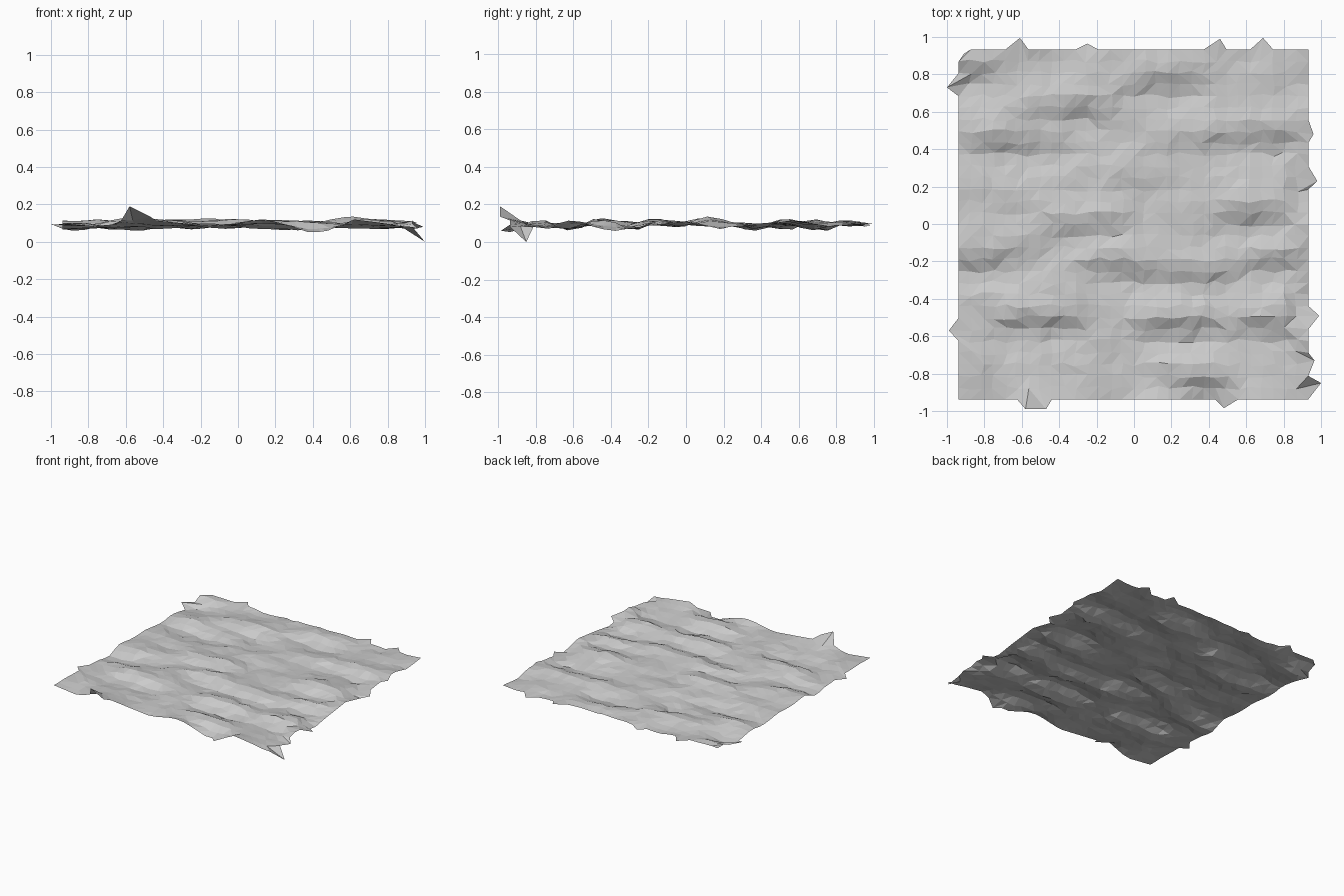
import bpy, bmesh, math, random
from mathutils import Vector, noise

if "Cube" in bpy.data.objects:
    bpy.data.objects.remove(bpy.data.objects["Cube"])

random.seed(4)
N = 31
LO, HI = -0.937, 0.932
STEP = (HI - LO) / (N - 1)

# Wave fronts: centre x, centre y, half length (ground rises towards +y there)
FRONTS = [(-0.52, -0.53, 0.26), (0.25, -0.84, 0.24), (0.25, -0.55, 0.22),
          (0.70, -0.55, 0.22), (-0.80, -0.20, 0.24), (0.25, -0.27, 0.33),
          (-0.25, -0.01, 0.20), (0.65, 0.03, 0.18), (-0.62, 0.43, 0.34),
          (0.65, 0.47, 0.26), (-0.38, 0.60, 0.24), (0.16, 0.75, 0.22),
          (-0.85, 0.82, 0.16), (0.75, -0.20, 0.18), (-0.15, -0.22, 0.16)]

# Edge profiles: (position, height)
FRONT_EDGE = [(-0.94, 0.10), (-0.72, 0.075), (-0.58, 0.13), (-0.40, 0.11), (-0.1, 0.08),
              (0.1, 0.12), (0.2, 0.11), (0.38, 0.05), (0.48, 0.055), (0.62, 0.12), (0.94, 0.08)]
RIGHT_EDGE = [(-0.94, 0.08), (-0.75, 0.08), (-0.6, 0.12), (-0.4, 0.055), (-0.25, 0.08),
              (0, 0.11), (0.2, 0.065), (0.35, 0.095), (0.6, 0.115), (0.75, 0.08), (0.94, 0.10)]

# Ragged points pulled out of the border: x, y, z
TIPS = [(-0.61, 0.995, 0.10), (-0.25, 0.965, 0.08), (0.46, 0.99, 0.10), (0.69, 0.995, 0.09),
        (-0.58, -0.99, 0.19), (-0.47, -0.99, 0.135), (0.48, -0.985, 0.06),
        (-1.0, 0.73, 0.095), (-0.99, -0.57, 0.09), (0.96, 0.48, 0.10), (0.98, 0.23, 0.08),
        (0.99, -0.49, 0.08), (1.0, -0.85, 0.0), (0.965, -0.73, 0.07), (-0.91, 0.91, 0.09)]


def sample(profile, t):
    for (a, za), (b, zb) in zip(profile, profile[1:]):
        if t <= b:
            return za + (zb - za) * max(0, (t - a) / (b - a))
    return profile[-1][1]


def height(x, y):
    z = 0.093
    for cx, cy, w in FRONTS:
        d = (y - cy) / 0.11
        z += 0.055 * d * math.exp(-d * d - ((x - cx) / w) ** 4)
    z += 0.018 * noise.noise(Vector((x * 3.5, y * 4.5, 2.3)))
    z += 0.012 * noise.noise(Vector((x * 9, y * 9, 7.1)))
    z = min(0.165, max(0.035, z))
    # blend into the front and right edges
    kf = math.exp(-((y - LO) / 0.08) ** 2)
    kr = math.exp(-((HI - x) / 0.08) ** 2)
    z += kf * (sample(FRONT_EDGE, x) - z)
    z += kr * (sample(RIGHT_EDGE, y) - z)
    return z


# Rippled ground sheet
bm = bmesh.new()
rows = []
for j in range(N):
    row = []
    for i in range(N):
        x, y = LO + i * STEP, LO + j * STEP
        z = height(x, y)
        if 0 < i < N - 1 and 0 < j < N - 1:
            x += random.uniform(-0.012, 0.012)
            y += random.uniform(-0.012, 0.012)
        row.append(bm.verts.new((x, y, z)))
    rows.append(row)
border = rows[0] + rows[-1] + [r[k] for r in rows[1:-1] for k in (0, -1)]
used = set()
for tip in TIPS:
    p = Vector(tip)
    v = min((b for b in border if b not in used), key=lambda b: (b.co.xy - p.xy).length)
    v.co = p
    used.add(v)
for j in range(N - 1):
    for i in range(N - 1):
        a, b, c, d = rows[j][i], rows[j][i + 1], rows[j + 1][i + 1], rows[j + 1][i]
        # split each cell along the flatter diagonal
        if abs(a.co.z - c.co.z) < abs(b.co.z - d.co.z):
            bm.faces.new((a, b, c))
            bm.faces.new((a, c, d))
        else:
            bm.faces.new((a, b, d))
            bm.faces.new((b, c, d))

mesh = bpy.data.meshes.new("rippled_ground")
bm.to_mesh(mesh)
bm.free()
bpy.context.collection.objects.link(bpy.data.objects.new("rippled_ground", mesh))
